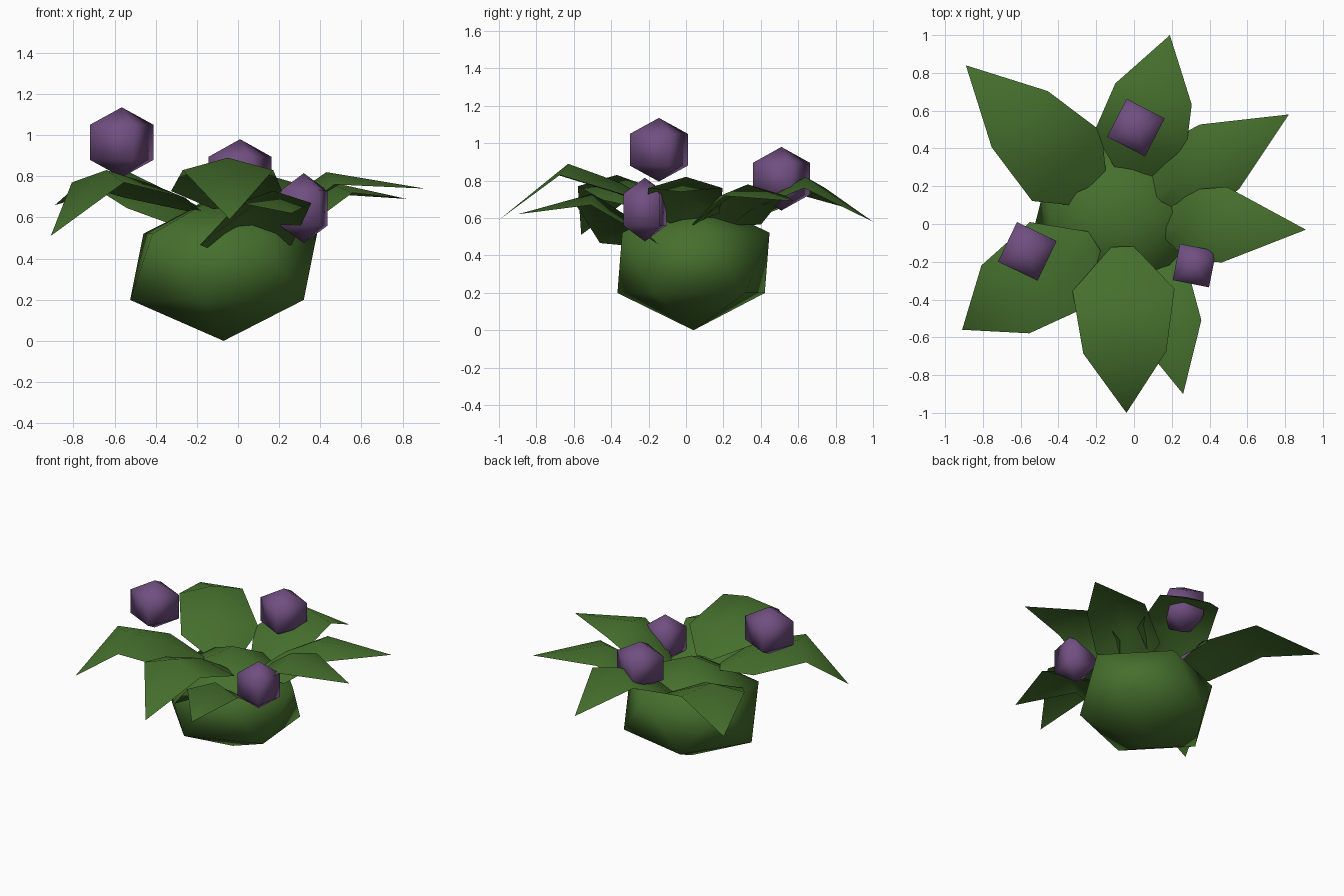
import bpy
import bmesh
from mathutils import Vector

if "Cube" in bpy.data.objects:
    bpy.data.objects.remove(bpy.data.objects["Cube"], do_unlink=True)


def material(name, rgb):
    mat = bpy.data.materials.new(name)
    mat.use_nodes = True
    colour = (*rgb, 1.0)
    mat.diffuse_color = colour
    bsdf = mat.node_tree.nodes["Principled BSDF"]
    bsdf.inputs["Base Color"].default_value = colour
    bsdf.inputs["Roughness"].default_value = 0.9
    return mat


green = material("leaf green", (0.06, 0.16, 0.026))
purple = material("berry purple", (0.165, 0.078, 0.22))


def finish(name, bm, mat):
    mesh = bpy.data.meshes.new(name)
    bm.to_mesh(mesh)
    bm.free()
    mesh.materials.append(mat)
    for face in mesh.polygons:
        face.use_smooth = True
    obj = bpy.data.objects.new(name, mesh)
    bpy.context.collection.objects.link(obj)
    return obj


# Bulb at the base of the plant
bm = bmesh.new()
bmesh.ops.create_icosphere(bm, subdivisions=1, radius=1)
bulb = finish("bulb", bm, green)
bulb.location = (-0.07, 0.04, 0.36)
bulb.scale = (0.51, 0.465, 0.36)
bulb.rotation_euler.z = 0.09


# Four-sided berries
def berry(name, location, radius, turn):
    bm = bmesh.new()
    bmesh.ops.create_uvsphere(bm, u_segments=4, v_segments=3, radius=1)
    obj = finish(name, bm, purple)
    obj.location = location
    obj.scale = (radius, radius, 0.17)
    obj.rotation_euler.z = turn


berry("berry_right", (-0.565, -0.145, 0.965), 0.19, 0.34)
berry("berry_back", (0.01, 0.51, 0.81), 0.185, 0.31)
berry("berry_left", (0.32, -0.22, 0.645), 0.16, 0.59)


# Arched leaf: narrow root, wide drooping shoulder, raised bend, pointed tip
def leaf(name, root, bend, tip, shoulder_width, bend_width, droop=0.06):
    root, bend, tip = Vector(root), Vector(bend), Vector(tip)
    shoulder = root.lerp(bend, 0.45) + Vector((0, 0, 0.03))
    rows = [(root, bend - root, 0.06, 0.01, 0),
            (shoulder, bend - root, shoulder_width, droop, 0),
            (bend, tip - bend, bend_width, 0.06, 0.05)]
    bm = bmesh.new()
    grid = []
    for centre, along, width, drop, sweep in rows:
        ahead = Vector((along.x, along.y, 0)).normalized()
        side = Vector((-ahead.y, ahead.x, 0)) * width
        low = centre + ahead * sweep - Vector((0, 0, drop))
        grid.append([bm.verts.new(p) for p in (low - side, centre, low + side)])
    for near, far in zip(grid, grid[1:]):
        for i in range(2):
            bm.faces.new((near[i], far[i], far[i + 1], near[i + 1]))
    point = bm.verts.new(tip)
    for i in range(2):
        bm.faces.new((grid[-1][i], point, grid[-1][i + 1]))
    bm.normal_update()
    finish(name, bm, green)


leaf("leaf_front", (-0.06, -0.12, 0.65), (-0.05, -0.63, 0.89),
     (-0.04, -1.00, 0.59), 0.27, 0.22)
leaf("leaf_front_lower", (-0.07, -0.15, 0.45), (0.17, -0.50, 0.73),
     (0.26, -0.90, 0.62), 0.27, 0.18, 0.14)
leaf("leaf_front_right", (-0.21, -0.09, 0.64), (-0.64, -0.37, 0.83),
     (-0.91, -0.56, 0.51), 0.27, 0.22)
leaf("leaf_back_right", (-0.18, 0.13, 0.54), (-0.57, 0.52, 0.84),
     (-0.89, 0.84, 0.66), 0.26, 0.21)
leaf("leaf_back", (-0.02, 0.24, 0.56), (0.09, 0.64, 0.82),
     (0.19, 1.00, 0.58), 0.25, 0.21)
leaf("leaf_back_left", (0.08, 0.12, 0.57), (0.41, 0.33, 0.78),
     (0.82, 0.58, 0.69), 0.22, 0.20, 0.13)
leaf("leaf_left", (0.16, -0.02, 0.58), (0.43, 0.00, 0.82),
     (0.91, -0.03, 0.74), 0.19, 0.20, 0.09)
